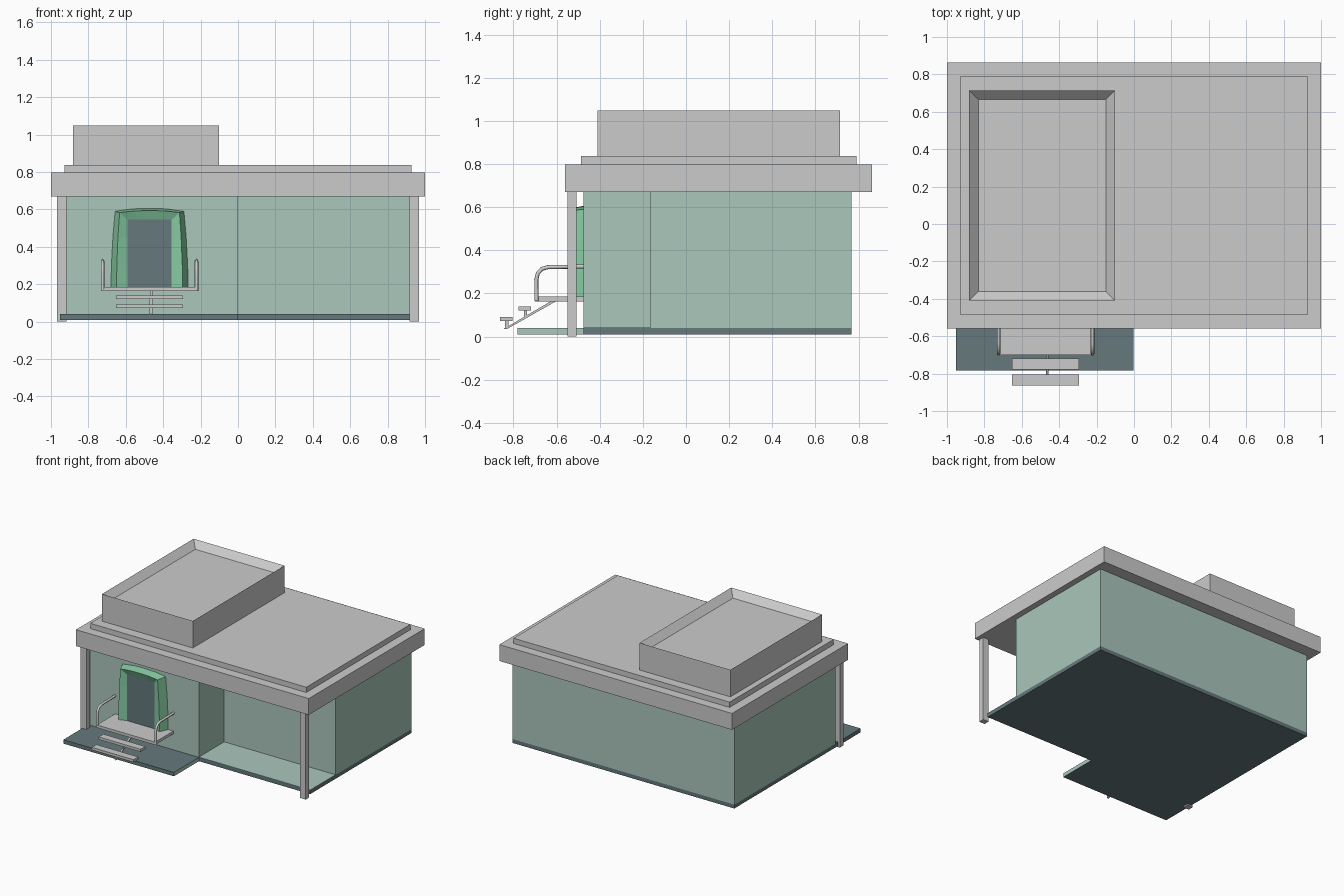
import bpy, bmesh
from mathutils import Vector

if "Cube" in bpy.data.objects:
    bpy.data.objects.remove(bpy.data.objects["Cube"])


def material(name, rgb):
    m = bpy.data.materials.new(name)
    m.diffuse_color = (*rgb, 1)
    m.use_nodes = True
    m.node_tree.nodes["Principled BSDF"].inputs["Base Color"].default_value = m.diffuse_color
    return m


WALL = material("wall_green", (0.40, 0.57, 0.50))
DARK = material("dark_base", (0.13, 0.19, 0.20))
FRAME = material("frame_green", (0.24, 0.60, 0.37))
CX = -0.473  # door axis


def finish(name, bm, *mats):
    bmesh.ops.recalc_face_normals(bm, faces=bm.faces)
    me = bpy.data.meshes.new(name)
    bm.to_mesh(me)
    bm.free()
    for m in mats:
        me.materials.append(m)
    ob = bpy.data.objects.new(name, me)
    bpy.context.collection.objects.link(ob)
    return ob


def prism(name, outline, offset, *mats, edit=None):
    """Extrude a flat outline of 3D points along offset."""
    bm = bmesh.new()
    face = bm.faces.new([bm.verts.new(p) for p in outline])
    ext = bmesh.ops.extrude_face_region(bm, geom=[face], use_keep_orig=True)
    verts = [g for g in ext["geom"] if isinstance(g, bmesh.types.BMVert)]
    bmesh.ops.translate(bm, verts=verts, vec=Vector(offset))
    bmesh.ops.recalc_face_normals(bm, faces=bm.faces)
    if edit:
        edit(bm)
    return finish(name, bm, *mats)


def box(name, x, y, z, *mats, edit=None):
    pts = [(x[0], y[0], z[0]), (x[1], y[0], z[0]), (x[1], y[1], z[0]), (x[0], y[1], z[0])]
    return prism(name, pts, (0, 0, z[1] - z[0]), *mats, edit=edit)


# Base slab, recessed porch floor and front apron
box("base_slab", (-0.953, 0.953), (-0.475, 0.768), (0.01, 0.04), DARK)
box("porch_floor", (-0.003, 0.953), (-0.475, -0.165), (0.039, 0.042), WALL)


def green_end(bm):
    for f in bm.faces:
        f.material_index = int(f.normal.x > 0.9)


box("front_apron", (-0.953, -0.003), (-0.782, -0.475), (0.01, 0.04), DARK, WALL, edit=green_end)

# L-shaped walls with the open corner at front right
plan = [(-0.953, -0.475), (-0.003, -0.475), (-0.003, -0.165),
        (0.953, -0.165), (0.953, 0.768), (-0.953, 0.768)]
prism("walls", [(x, y, 0.04) for x, y in plan], (0, 0, 0.63), WALL)

# Corner posts
for side, s in (("left", -1), ("right", 1)):
    box(side + "_post", sorted((s * 0.918, s * 0.967)), (-0.55, -0.507), (0, 0.67))

# Roof tiers
box("roof_slab", (-1, 1), (-0.56, 0.863), (0.67, 0.797))
box("roof_tier", (-0.928, 0.928), (-0.487, 0.79), (0.797, 0.838))


def sink_top(bm):
    top = max(bm.faces, key=lambda f: f.calc_center_median().z)
    bmesh.ops.inset_region(bm, faces=[top], thickness=0.07)
    bmesh.ops.translate(bm, verts=top.verts, vec=(0, 0, -0.05))


box("rooftop_box", (-0.882, -0.101), (-0.41, 0.715), (0.838, 1.048), edit=sink_top)

# Door frame lofted through outer, front and inner half profiles
rings = [
    (-0.475, [(0.206, 0.185), (0.204, 0.30), (0.196, 0.45), (0.184, 0.59), (0.09, 0.603), (0, 0.606)]),
    (-0.540, [(0.176, 0.185), (0.175, 0.30), (0.169, 0.45), (0.160, 0.583), (0.08, 0.592), (0, 0.594)]),
    (-0.520, [(0.118, 0.185), (0.118, 0.30), (0.118, 0.45), (0.118, 0.545), (0.06, 0.545), (0, 0.545)]),
]
bm = bmesh.new()
rows = []
for y, half in rings:
    full = half + [(-x, z) for x, z in reversed(half[:-1])]
    rows.append([bm.verts.new((CX + x, y, z)) for x, z in full])
for a, b in zip(rows, rows[1:]):
    for i in range(len(a) - 1):
        bm.faces.new((a[i], a[i + 1], b[i + 1], b[i]))
finish("door_frame", bm, FRAME)
box("door", (CX - 0.12, CX + 0.12), (-0.52, -0.475), (0.18, 0.546), DARK)

# Landing, treads with short props, and sloping stringer
box("landing", (CX - 0.25, CX + 0.25), (-0.70, -0.475), (0.163, 0.185))
for name, y, z in (("upper", -0.748, 0.120), ("lower", -0.834, 0.072)):
    box(name + "_tread", (CX - 0.18, CX + 0.18), (y - 0.029, y + 0.029), (z, z + 0.02))
    box(name + "_prop", (CX + 0.001, CX + 0.017), (y - 0.004, y + 0.012), (z - 0.03, z))
x0 = CX + 0.002
prism("stringer", [(x0, -0.845, 0.036), (x0, -0.828, 0.036), (x0, -0.60, 0.165), (x0, -0.625, 0.165)],
      (0.014, 0, 0))

# Bent handrails
path = [(-0.693, 0.165), (-0.694, 0.265), (-0.687, 0.293), (-0.668, 0.314), (-0.64, 0.322), (-0.475, 0.325)]
for side, s in (("left", -1), ("right", 1)):
    cu = bpy.data.curves.new(side + "_handrail", "CURVE")
    cu.dimensions = "3D"
    cu.bevel_depth = 0.0095
    cu.bevel_resolution = 2
    cu.use_fill_caps = True
    sp = cu.splines.new("POLY")
    sp.points.add(len(path) - 1)
    for p, (y, z) in zip(sp.points, path):
        p.co = (CX + s * 0.251, y, z, 1)
    bpy.context.collection.objects.link(bpy.data.objects.new(side + "_handrail", cu))
